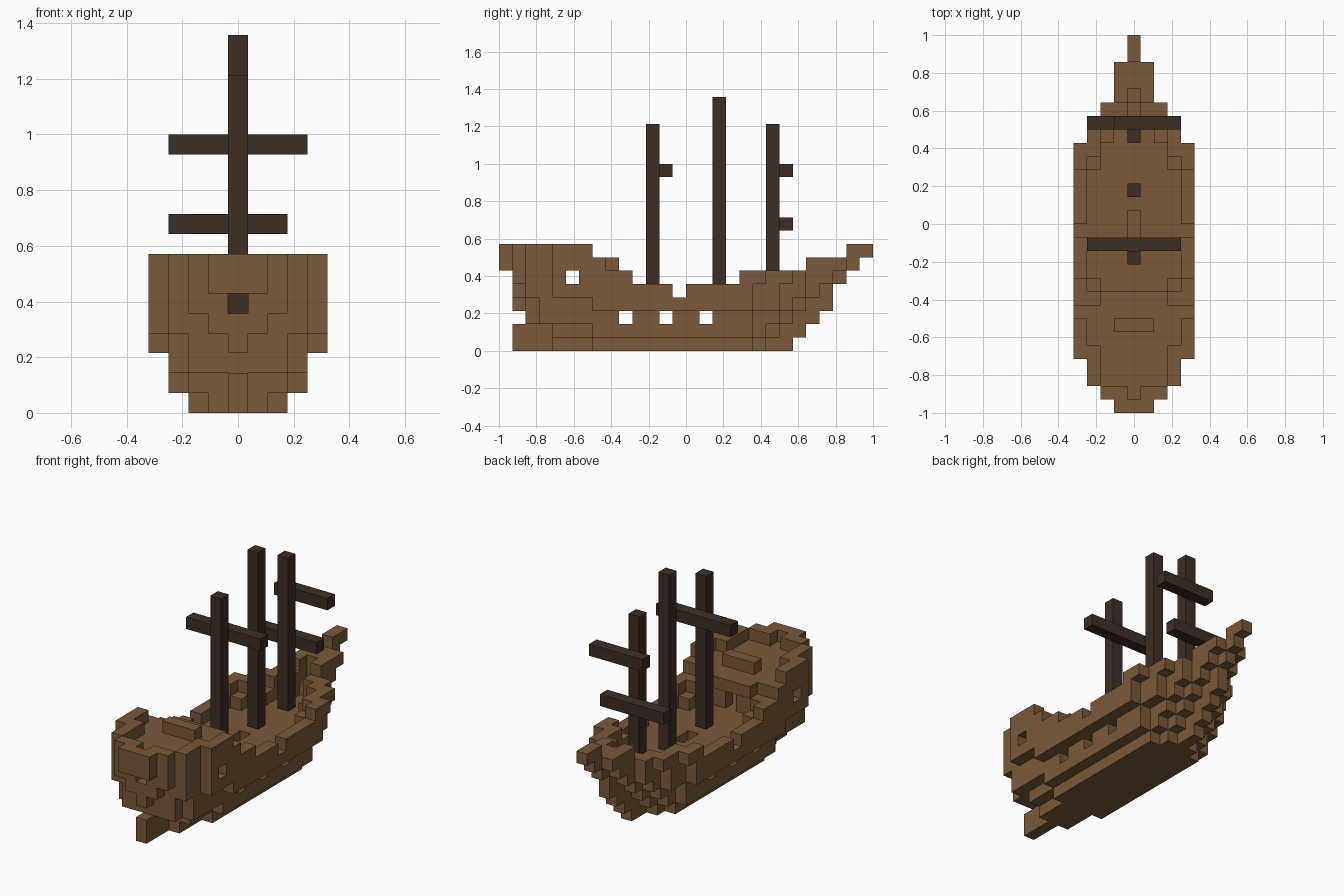
import bpy, bmesh

cube = bpy.data.objects.get("Cube")
if cube:
    bpy.data.objects.remove(cube, do_unlink=True)

V = 2 / 28  # block size


def material(name, rgb):
    m = bpy.data.materials.new(name)
    m.use_nodes = True
    m.diffuse_color = (*rgb, 1)
    m.node_tree.nodes["Principled BSDF"].inputs["Base Color"].default_value = (*rgb, 1)
    return m


plank = material("plank brown", (0.19, 0.101, 0.043))
spar = material("dark spar brown", (0.047, 0.027, 0.018))


def box(i, j, k):
    """Blocks in inclusive ranges; a plain number means a single block."""
    r = [range(a[0], a[1] + 1) if isinstance(a, tuple) else (a,) for a in (i, j, k)]
    return {(x, y, z) for x in r[0] for y in r[1] for z in r[2]}


def both(i, j, k):
    """The same blocks on the left and the right."""
    b = box(i, j, k)
    return b | {(-x, y, z) for x, y, z in b}


def layer(k, starts, ends):
    """One level: stern and bow limits for each distance from the keel line."""
    out = set()
    for i, (a, b) in enumerate(zip(starts, ends)):
        out |= both(i, (a, b), k)
    return out


def shell(level):
    """Only the outer wall of a level."""
    near = [(a, b) for a in (-1, 0, 1) for b in (-1, 0, 1)]
    return {(x, y, z) for x, y, z in level
            if any((x + a, y + b, z) not in level for a, b in near)}


SIDES = (((1, 0, 0), ((1, 0, 0), (1, 1, 0), (1, 1, 1), (1, 0, 1))),
         ((0, 1, 0), ((0, 1, 0), (0, 1, 1), (1, 1, 1), (1, 1, 0))),
         ((0, 0, 1), ((0, 0, 1), (1, 0, 1), (1, 1, 1), (0, 1, 1))))


def build(name, blocks, solid, mat):
    """Mesh of all block faces that touch open space."""
    bm = bmesh.new()
    for b in sorted(blocks):
        for axis, corners in SIDES:
            for s in (1, -1):
                if tuple(p + s * d for p, d in zip(b, axis)) in solid:
                    continue
                pts = corners if s > 0 else [
                    tuple(c - d for c, d in zip(q, axis)) for q in reversed(corners)]
                bm.faces.new([bm.verts.new(((b[0] + q[0] - 0.5) * V,
                                            (b[1] + q[1]) * V - 1,
                                            (b[2] + q[2]) * V)) for q in pts])
    bmesh.ops.remove_doubles(bm, verts=bm.verts, dist=0.001)
    me = bpy.data.meshes.new(name)
    bm.to_mesh(me)
    bm.free()
    me.materials.append(mat)
    ob = bpy.data.objects.new(name, me)
    bpy.context.collection.objects.link(ob)


# Lower hull with gun ports, rudder along the keel line
hull = layer(0, (1, 4, 7), (21, 19, 18)) | layer(1, (1, 4, 4, 7), (22, 20, 19, 18))
hull |= shell(layer(2, (2, 2, 2, 3), (23, 21, 20, 18)))
for j in (9, 12, 15):
    hull -= both(3, j, 2)

# Main deck with a hatch
deck = layer(3, (1, 2, 2, 3, 7), (24, 22, 21, 20, 18)) - box(0, (13, 14), 3)

# Bulwarks, rising at bow and stern
rails = shell(layer(4, (1, 1, 2, 2, 4), (24, 23, 22, 20, 18))) - both(4, 13, 4)
upper = shell(layer(5, (1, 1, 1, 2, 4), (25, 24, 22, 21, 19)))
rails |= upper - box((-4, 4), (10, 17), 5)

# Stern cabin: front wall with door, windows, roof, roof rail and steps
cabin = box((-3, 3), 7, (4, 5)) - box(0, 7, (4, 5))
roof = layer(6, (0, 0, 1, 2, 4), (7,) * 5) | box((-2, 2), 8, 6)
top = shell(layer(7, (0, 0, 1, 2, 4), (20,) * 5)) & box((-4, 4), (0, 6), 7)
cabin |= roof | (top - both(2, 2, 7)) | box((-1, 1), 6, 7)
cabin |= both(3, 8, (4, 5)) | both(3, 9, 4)
rails -= both(4, 5, 5) | box(0, 1, 5)

# Raised bow and bowsprit
bow = both(1, 23, 6) | box((-1, 1), (24, 25), 6) | box(0, 26, 6) | box(0, (26, 27), 7)

wood = hull | deck | rails | cabin | bow
for name, part in (("hull", hull), ("main_deck", deck), ("bulwarks", rails),
                   ("stern_cabin", cabin), ("bowsprit", bow)):
    build(name, part, wood, plank)

# Masts and yards
for name, part in (("rear_mast", box(0, 11, (4, 16))),
                   ("main_mast", box(0, 16, (4, 18))),
                   ("fore_mast", box(0, 20, (4, 16))),
                   ("rear_yard", box((-3, 3), 12, 13)),
                   ("fore_upper_yard", box((-1, 3), 21, 13)),
                   ("fore_lower_yard", box((-3, 2), 21, 9))):
    build(name, part, part, spar)
